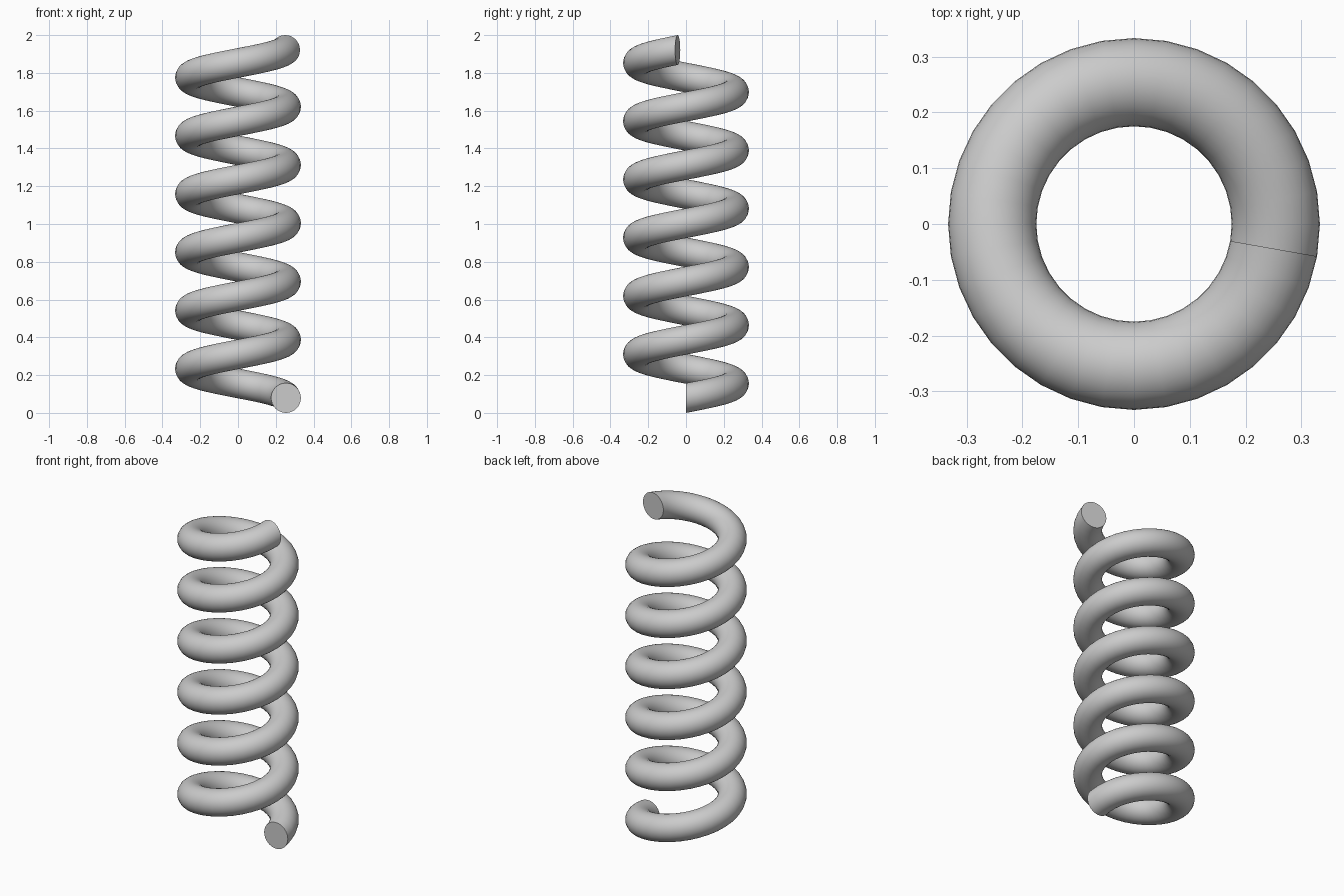
import bpy, bmesh
from math import sin, cos, radians, tau

if "Cube" in bpy.data.objects:
    bpy.data.objects.remove(bpy.data.objects["Cube"])

COIL_R, WIRE_R = 0.254, 0.079      # coil centreline radius, wire radius
STEP, STEPS = radians(10), 215     # 10 degrees per ring, just under six turns
SIDES = 32
RISE = (2.0 - 2 * WIRE_R) / STEPS

bm = bmesh.new()

# Wire: upright circles swept up a helix
rings = []
for i in range(STEPS + 1):
    a = i * STEP
    ring = []
    for j in range(SIDES):
        t = tau * j / SIDES
        r = COIL_R + WIRE_R * cos(t)
        ring.append(bm.verts.new((r * cos(a), r * sin(a), WIRE_R + i * RISE + WIRE_R * sin(t))))
    rings.append(ring)
for lo, hi in zip(rings, rings[1:]):
    for j in range(SIDES):
        k = (j + 1) % SIDES
        bm.faces.new((lo[j], lo[k], hi[k], hi[j]))

# Flat cut ends
bm.faces.new(rings[0])
bm.faces.new(rings[-1])
bmesh.ops.recalc_face_normals(bm, faces=bm.faces)

mesh = bpy.data.meshes.new("coil_spring")
bm.to_mesh(mesh)
bm.free()
spring = bpy.data.objects.new("coil_spring", mesh)
bpy.context.collection.objects.link(spring)
bpy.context.view_layer.objects.active = spring
spring.select_set(True)
bpy.ops.object.shade_smooth_by_angle(angle=radians(40))
